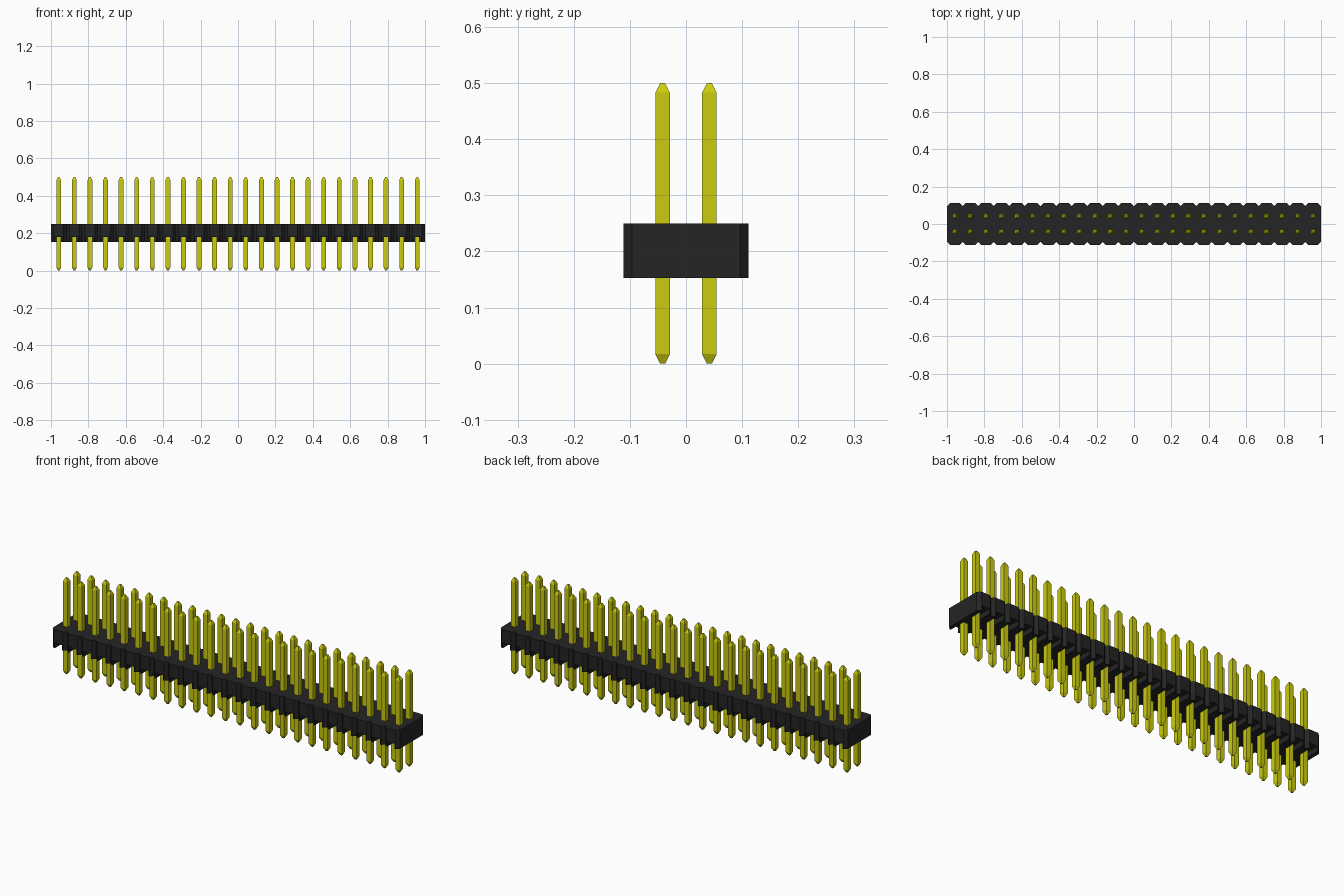
import bpy, bmesh
from mathutils import Matrix, Vector

if "Cube" in bpy.data.objects:
    bpy.data.objects.remove(bpy.data.objects["Cube"], do_unlink=True)

COLUMNS = 24
PITCH = 2.0 / COLUMNS
HALF_Y = 0.111            # half depth of the housing
Z0, Z1 = 0.153, 0.25      # housing bottom and top
CHAMFER = 0.015
ROW_Y = PITCH / 2
PIN = 0.0128              # half width of a pin
TIP = 0.0045              # half width of a pin's end
TAPER = 0.017
PIN_TOP = 0.5


def material(name, rgb):
    mat = bpy.data.materials.new(name)
    mat.use_nodes = True
    mat.diffuse_color = (*rgb, 1)
    bsdf = mat.node_tree.nodes["Principled BSDF"]
    bsdf.inputs["Base Color"].default_value = (*rgb, 1)
    bsdf.inputs["Roughness"].default_value = 0.6
    return mat


def to_object(bm, name, mat):
    bmesh.ops.recalc_face_normals(bm, faces=bm.faces)
    mesh = bpy.data.meshes.new(name)
    bm.to_mesh(mesh)
    bm.free()
    mesh.materials.append(mat)
    obj = bpy.data.objects.new(name, mesh)
    bpy.context.collection.objects.link(obj)
    return obj


def add_box(bm, center, size):
    bmesh.ops.create_cube(bm, size=1, matrix=Matrix.Translation(center)
                          @ Matrix.Diagonal((*size, 1)))


black = material("black plastic", (0.018, 0.018, 0.018))
yellow = material("yellow metal", (0.60, 0.60, 0.005))
columns = [-1 + PITCH * (i + 0.5) for i in range(COLUMNS)]

# Housing: outline with a V notch between neighbouring columns, extruded up
front = []
for x in columns:
    h = PITCH / 2
    front += [(x - h, -HALF_Y + CHAMFER), (x - h + CHAMFER, -HALF_Y),
              (x + h - CHAMFER, -HALF_Y)]
front.append((1, -HALF_Y + CHAMFER))
outline = front + [(-x, -y) for x, y in front]
bm = bmesh.new()
base = bm.faces.new([bm.verts.new((x, y, Z0)) for x, y in outline])
top = bmesh.ops.extrude_face_region(bm, geom=[base], use_keep_orig=True)["geom"]
bmesh.ops.translate(bm, vec=(0, 0, Z1 - Z0),
                    verts=[v for v in top if isinstance(v, bmesh.types.BMVert)])
housing = to_object(bm, "housing", black)

# Grooves under the housing, open to the front and back, around each pin
bm = bmesh.new()
for x in columns:
    for side in (-1, 1):
        add_box(bm, Vector((x, side * 0.085, Z0 + 0.0035)), (0.042, 0.13, 0.047))
cutter = to_object(bm, "groove_cutter", black)
cutter.hide_render = True
cut = housing.modifiers.new("grooves", 'BOOLEAN')
cut.operation = 'DIFFERENCE'
cut.solver = 'EXACT'
cut.object = cutter
bpy.context.view_layer.objects.active = housing
bpy.ops.object.modifier_apply(modifier=cut.name)
bpy.data.objects.remove(cutter, do_unlink=True)


# Pins: square posts tapered at both ends, one object per row
def add_pin(bm, x, y):
    rings = []
    for z, r in ((0, TIP), (TAPER, PIN), (PIN_TOP - TAPER, PIN), (PIN_TOP, TIP)):
        rings.append([bm.verts.new((x + sx * r, y + sy * r, z))
                      for sx, sy in ((-1, -1), (1, -1), (1, 1), (-1, 1))])
    for a, b in zip(rings, rings[1:]):
        for i in range(4):
            j = (i + 1) % 4
            bm.faces.new((a[i], a[j], b[j], b[i]))
    bm.faces.new(rings[0][::-1])
    bm.faces.new(rings[-1])


for name, y in (("front_pins", -ROW_Y), ("back_pins", ROW_Y)):
    bm = bmesh.new()
    for x in columns:
        add_pin(bm, x, y)
    to_object(bm, name, yellow)
